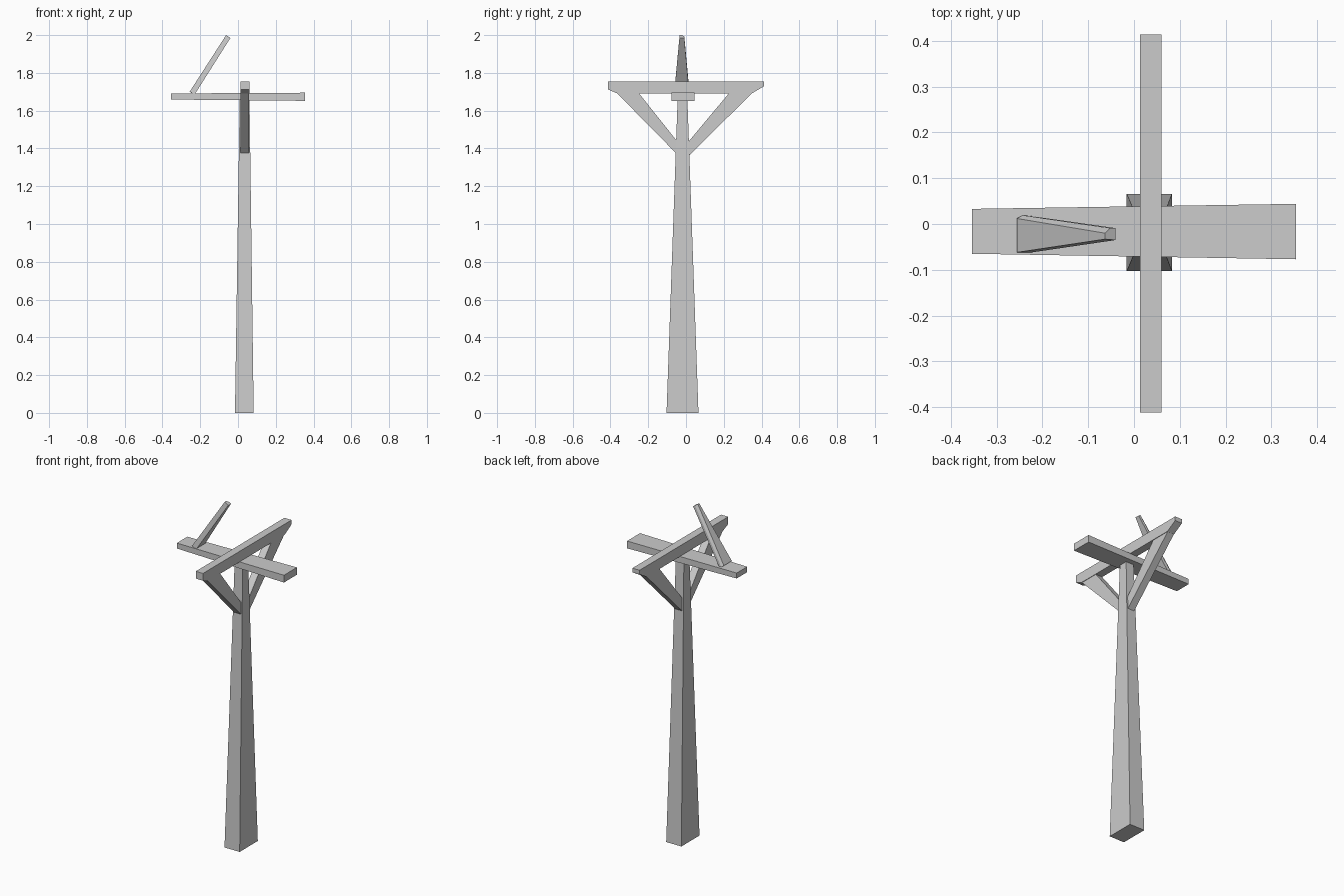
import bpy, bmesh

if "Cube" in bpy.data.objects:
    bpy.data.objects.remove(bpy.data.objects["Cube"])


def loft(name, start, end):
    """Flat-faced solid between two matching rings of points."""
    bm = bmesh.new()
    a = [bm.verts.new(p) for p in start]
    b = [bm.verts.new(p) for p in end]
    n = len(a)
    bm.faces.new(a)
    bm.faces.new(b)
    for i in range(n):
        j = (i + 1) % n
        bm.faces.new((a[i], a[j], b[j], b[i]))
    bmesh.ops.recalc_face_normals(bm, faces=bm.faces)
    mesh = bpy.data.meshes.new(name)
    bm.to_mesh(mesh)
    bm.free()
    obj = bpy.data.objects.new(name, mesh)
    bpy.context.collection.objects.link(obj)
    return obj


def rect_z(x0, x1, y0, y1, z):
    return [(x0, y0, z), (x1, y0, z), (x1, y1, z), (x0, y1, z)]


def rect_x(x, y0, y1, z0, z1):
    return [(x, y0, z0), (x, y1, z0), (x, y1, z1), (x, y0, z1)]


def side_profile(name, profile, x0, x1):
    """Extrude a (y, z) profile along x."""
    return loft(name, [(x0, y, z) for y, z in profile], [(x1, y, z) for y, z in profile])


# Tapered post
loft("post", rect_z(-0.016, 0.083, -0.103, 0.066, 0),
     rect_z(0.009, 0.061, -0.044, 0.007, 1.67))

# Lower crossbar, slightly thicker at the right end
loft("lower_crossbar", rect_x(-0.354, -0.065, 0.033, 1.659, 1.691),
     rect_x(0.354, -0.077, 0.044, 1.652, 1.695))

# Upper crossbar with chamfered lower ends
side_profile("upper_crossbar", [(-0.412, 1.755), (0.414, 1.755), (0.414, 1.73),
             (0.35, 1.692), (-0.366, 1.692), (-0.412, 1.712)], 0.013, 0.06)

# Diagonal braces running into the post
side_profile("front_brace", [(-0.366, 1.693), (-0.25, 1.693), (-0.035, 1.423),
             (-0.04, 1.362)], 0.014, 0.057)
side_profile("back_brace", [(0.35, 1.693), (0.228, 1.693), (0.0, 1.42),
             (0.0, 1.35), (0.011, 1.357)], 0.014, 0.057)

# Leaning tapered stake with one chamfered edge
loft("leaning_stake",
     [(-0.256, -0.062, 1.70), (-0.23, -0.063, 1.685), (-0.23, 0.018, 1.685),
      (-0.243, 0.019, 1.692), (-0.256, 0.012, 1.70)],
     [(-0.063, -0.033, 2.0), (-0.04, -0.035, 1.985), (-0.04, -0.009, 1.985),
      (-0.052, -0.009, 1.993), (-0.063, -0.020, 2.0)])
